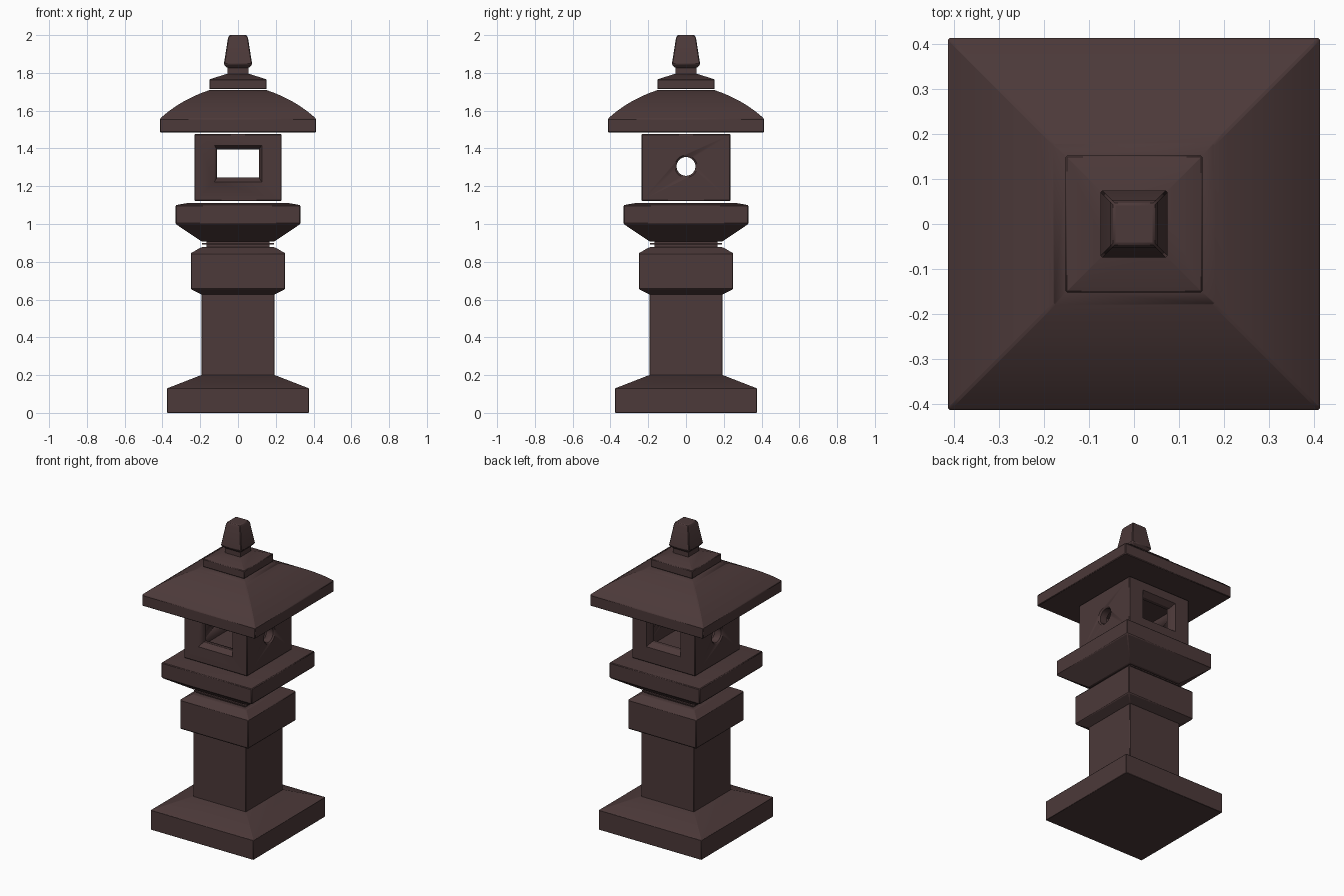
import bpy, bmesh, math
from mathutils import Matrix

if "Cube" in bpy.data.objects:
    bpy.data.objects.remove(bpy.data.objects["Cube"])

stone = bpy.data.materials.new("dark_stone")
stone.diffuse_color = (0.072, 0.041, 0.041, 1)
stone.use_nodes = True
stone.node_tree.nodes["Principled BSDF"].inputs["Base Color"].default_value = stone.diffuse_color


def loft(name, rings, bevel=0.004, sides=4, smooth=25):
    """Stack of (half_x, half_y, z) rings; four-sided rings are squares, others round."""
    bm = bmesh.new()
    k = math.sqrt(2) if sides == 4 else 1
    loops = []
    for hx, hy, z in rings:
        angles = [2 * math.pi * (i + 0.5) / sides for i in range(sides)]
        loops.append([bm.verts.new((k * hx * math.cos(a), k * hy * math.sin(a), z)) for a in angles])
    for lo, hi in zip(loops, loops[1:]):
        for i in range(sides):
            j = (i + 1) % sides
            bm.faces.new((lo[i], lo[j], hi[j], hi[i]))
    bm.faces.new(loops[0][::-1])
    bm.faces.new(loops[-1])
    bmesh.ops.recalc_face_normals(bm, faces=bm.faces)
    mesh = bpy.data.meshes.new(name)
    bm.to_mesh(mesh)
    bm.free()
    ob = bpy.data.objects.new(name, mesh)
    bpy.context.collection.objects.link(ob)
    mesh.materials.append(stone)
    if bevel:
        mod = ob.modifiers.new("edges", 'BEVEL')
        mod.width, mod.segments = bevel, 1
        mod.limit_method, mod.angle_limit = 'ANGLE', math.radians(28)
    bpy.ops.object.select_all(action='DESELECT')
    ob.select_set(True)
    bpy.context.view_layer.objects.active = ob
    bpy.ops.object.shade_smooth_by_angle(angle=math.radians(smooth))
    return ob


def square(name, profile, **kw):
    return loft(name, [(h, h, z) for h, z in profile], **kw)


# Base, shaft and collar
square("base", [(.375, 0), (.375, .13), (.195, .2)], bevel=.002)
square("shaft", [(.193, .19), (.193, .64)], bevel=.003)
square("collar", [(.195, .627), (.25, .655), (.25, .845), (.195, .877)])

# Recessed neck with a thin slab
square("neck", [(.168, .87), (.168, .915)], bevel=0)
square("neck_slab", [(.19, .892), (.19, .9)], bevel=0)

# Platform under the light chamber
square("platform", [(.192, .907), (.33, 1.0), (.33, 1.1), (.26, 1.112)])

# Hollow light chamber with windows front and back, round holes at the sides
chamber = loft("light_chamber", [(.231, .235, 1.122), (.231, .235, 1.476)])
cavity = square("cavity_cutter", [(.175, 1.175), (.175, 1.425)], bevel=0)
windows = loft("window_cutter", [(.128, .1, -.24), (.11, .074, -.2), (.11, .074, .2), (.128, .1, .24)], bevel=0)
windows.data.transform(Matrix.Translation((0, 0, 1.32)) @ Matrix.Rotation(-math.pi / 2, 4, 'X'))
holes = loft("hole_cutter", [(.062, .062, -.234), (.05, .05, -.222), (.05, .05, .222), (.062, .062, .234)],
             bevel=0, sides=32)
holes.data.transform(Matrix.Translation((0, 0, 1.305)) @ Matrix.Rotation(math.pi / 2, 4, 'Y'))
for cutter in (cavity, windows, holes):
    mod = chamber.modifiers.new("cut", 'BOOLEAN')
    mod.operation, mod.solver, mod.object = 'DIFFERENCE', 'EXACT', cutter
    cutter.hide_render = True
    cutter.hide_set(True)

# Curved roof
curve = []
for i in range(11):
    t = i / 10
    curve.append(((1 - t) ** 2 * .413 + 2 * t * (1 - t) * .3 + t * t * .15,
                  (1 - t) ** 2 * 1.558 + 2 * t * (1 - t) * 1.66 + t * t * 1.709))
square("roof", [(.413, 1.485)] + curve, bevel=.004)

# Roof cap and finial
square("roof_cap", [(.152, 1.714), (.152, 1.765), (.06, 1.795)], bevel=.003)
square("finial_neck", [(.055, 1.785), (.055, 1.835)], bevel=0)
square("finial", [(.055, 1.825), (.075, 1.845), (.053, 1.985), (.045, 2.0)])
